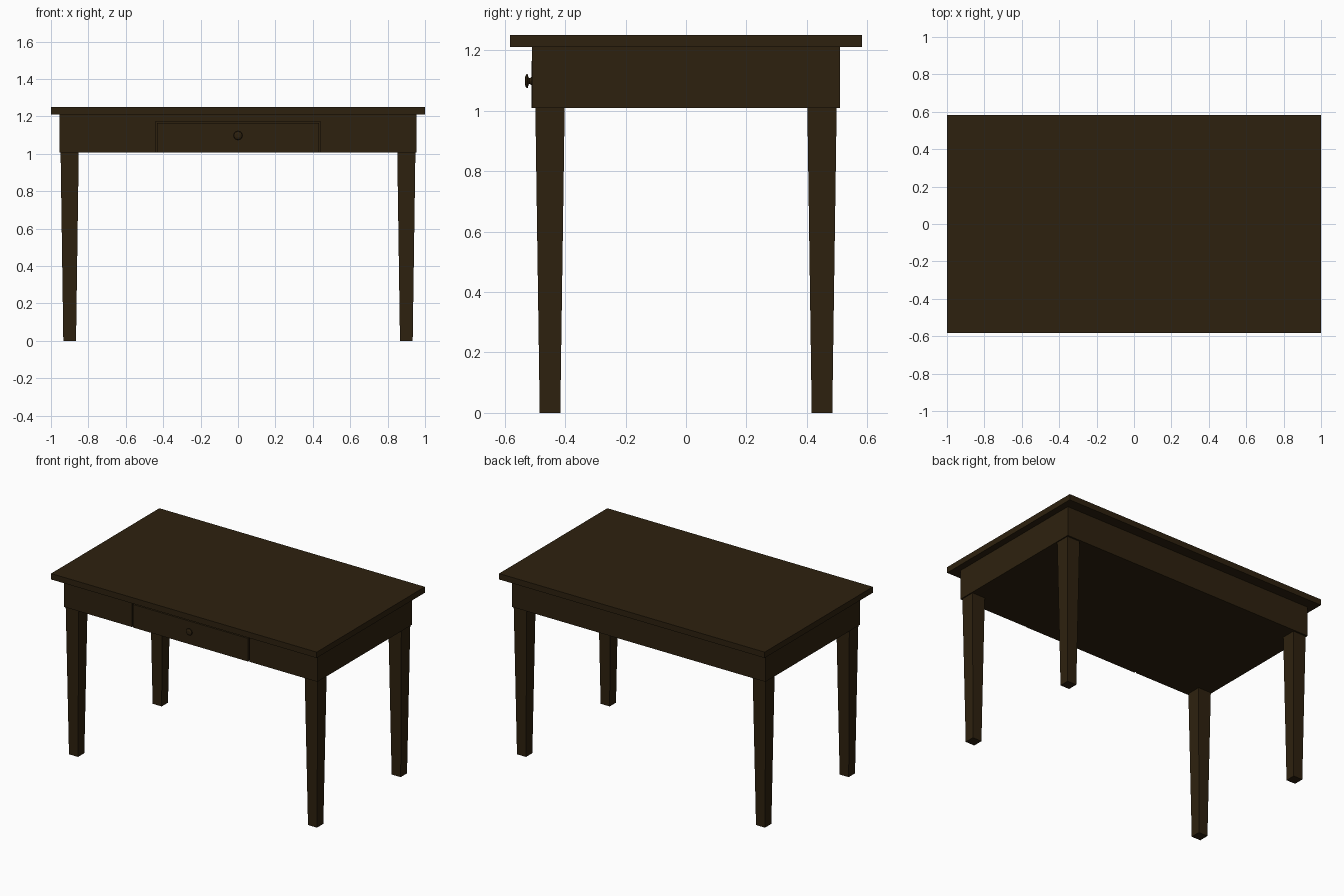
import bpy, bmesh, math

if "Cube" in bpy.data.objects:
    bpy.data.objects.remove(bpy.data.objects["Cube"])

wood = bpy.data.materials.new("dark brown wood")
wood.diffuse_color = (0.027, 0.0152, 0.0046, 1)
wood.use_nodes = True
wood.node_tree.nodes["Principled BSDF"].inputs["Base Color"].default_value = wood.diffuse_color


def finish(name, bm):
    bmesh.ops.recalc_face_normals(bm, faces=bm.faces)
    me = bpy.data.meshes.new(name)
    bm.to_mesh(me)
    bm.free()
    me.materials.append(wood)
    ob = bpy.data.objects.new(name, me)
    bpy.context.collection.objects.link(ob)
    return ob


def prism(name, profile, y0, y1):
    """Extrude an x-z outline from y0 to y1."""
    bm = bmesh.new()
    face = bm.faces.new([bm.verts.new((x, y0, z)) for x, z in profile])
    ext = bmesh.ops.extrude_face_region(bm, geom=[face])
    verts = [g for g in ext["geom"] if isinstance(g, bmesh.types.BMVert)]
    bmesh.ops.translate(bm, verts=verts, vec=(0, y1 - y0, 0))
    return finish(name, bm)


def rect(hx, z0, z1):
    return [(-hx, z0), (hx, z0), (hx, z1), (-hx, z1)]


# Table top
prism("table_top", rect(1.0, 1.21, 1.25), -0.582, 0.582)

# Apron: closed box with a drawer opening notched into its front
AX, Z0, Z1 = 0.955, 1.008, 1.21
DX, DZ, GAP = 0.442, 1.174, 0.009
prism("apron_body", rect(AX, Z0, Z1), -0.49, 0.51)
prism("apron_front", [(-AX, Z0), (-DX, Z0), (-DX, DZ), (DX, DZ), (DX, Z0),
                      (AX, Z0), (AX, Z1), (-AX, Z1)], -0.51, -0.49)

# Drawer front, flush with the apron, a thin gap around it
prism("drawer_front", rect(DX - GAP, Z0, DZ - GAP), -0.512, -0.49)

# Drawer knob: lathed profile (radius, distance out from the drawer)
bm = bmesh.new()
rings = []
N = 12
for r, d in [(0.014, -0.002), (0.009, 0.006), (0.012, 0.009),
             (0.024, 0.012), (0.022, 0.017), (0.012, 0.021)]:
    rings.append([bm.verts.new((r * math.cos(2 * math.pi * i / N), -0.512 - d,
                                1.098 + r * math.sin(2 * math.pi * i / N)))
                  for i in range(N)])
for a, b in zip(rings, rings[1:]):
    for i in range(N):
        j = (i + 1) % N
        bm.faces.new((a[i], a[j], b[j], b[i]))
bm.faces.new(rings[0])
bm.faces.new(rings[-1])
finish("drawer_knob", bm)

# Tapered square legs
for sx, side in ((-1, "left"), (1, "right")):
    for sy, end in ((-1, "front"), (1, "back")):
        bm = bmesh.new()
        bmesh.ops.create_cube(bm, size=2)
        for v in bm.verts:
            h = 0.0485 if v.co.z > 0 else 0.034
            v.co = (sx * 0.9 + v.co.x * h, sy * 0.45 + v.co.y * h,
                    Z0 if v.co.z > 0 else 0)
        finish(f"{end}_{side}_leg", bm)
